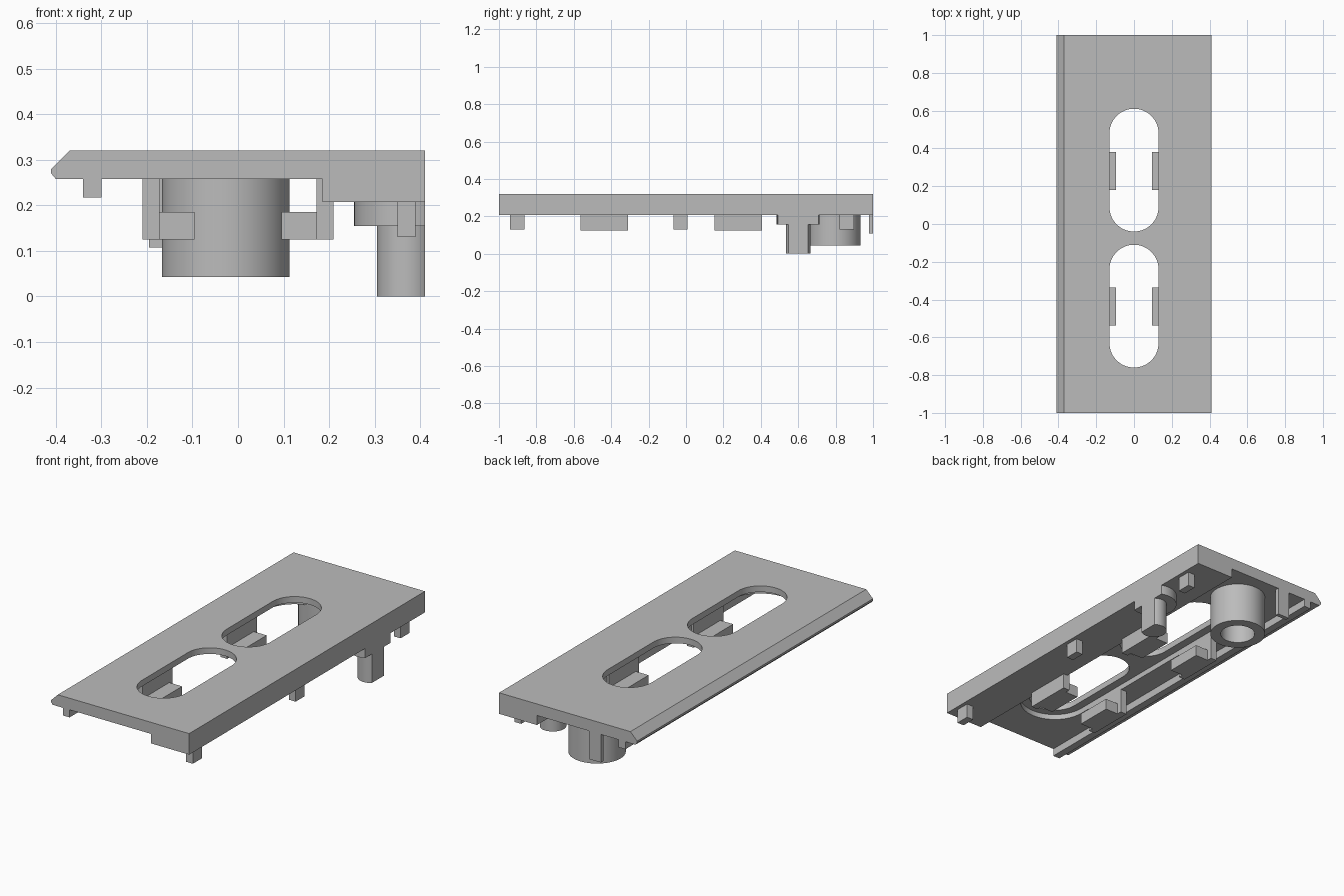
import bpy
import bmesh
from math import sin, cos, pi, radians

cube = bpy.data.objects.get("Cube")
if cube:
    bpy.data.objects.remove(cube, do_unlink=True)

grey = bpy.data.materials.new("plain_grey")
grey.use_nodes = True
colour = (0.5, 0.5, 0.5, 1)
grey.diffuse_color = colour
grey.node_tree.nodes["Principled BSDF"].inputs["Base Color"].default_value = colour


def prism(name, points, lo, hi, axis="z"):
    """Extrude a closed profile along z (points are x, y) or y (points are x, z)."""
    bm = bmesh.new()
    place = (lambda a, b: (a, b, lo)) if axis == "z" else (lambda a, b: (a, lo, b))
    face = bm.faces.new([bm.verts.new(place(a, b)) for a, b in points])
    moved = bmesh.ops.extrude_face_region(bm, geom=[face])["geom"]
    step = (0, 0, hi - lo) if axis == "z" else (0, hi - lo, 0)
    bmesh.ops.translate(bm, vec=step, verts=[v for v in moved if isinstance(v, bmesh.types.BMVert)])
    bmesh.ops.recalc_face_normals(bm, faces=bm.faces)
    mesh = bpy.data.meshes.new(name)
    bm.to_mesh(mesh)
    bm.free()
    obj = bpy.data.objects.new(name, mesh)
    bpy.context.collection.objects.link(obj)
    mesh.materials.append(grey)
    return obj


def box(name, x, y, z):
    return prism(name, [(x[0], y[0]), (x[1], y[0]), (x[1], y[1]), (x[0], y[1])], *z)


def circle(cx, cy, r, sides=64):
    return [(cx + r * cos(2 * pi * i / sides), cy + r * sin(2 * pi * i / sides)) for i in range(sides)]


def stadium(y0, y1, r, sides=32):
    """Long rounded slot outline; y0 and y1 are its extreme ends."""
    arc = [(r * cos(pi * i / sides), r * sin(pi * i / sides)) for i in range(sides + 1)]
    return [(x, y1 - r + y) for x, y in arc] + [(-x, y0 + r - y) for x, y in arc]


def cut(obj, cutter):
    mod = obj.modifiers.new("cut", "BOOLEAN")
    mod.operation = "DIFFERENCE"
    mod.solver = "EXACT"
    mod.object = cutter
    select(obj)
    bpy.ops.object.modifier_apply(modifier=mod.name)
    bpy.data.objects.remove(cutter, do_unlink=True)


def select(obj):
    bpy.ops.object.select_all(action="DESELECT")
    obj.select_set(True)
    bpy.context.view_layer.objects.active = obj


def smooth(obj):
    select(obj)
    bpy.ops.object.shade_smooth_by_angle(angle=radians(30))


# Cover plate: chamfered on the right edge, thicker along the left edge
plate = prism("cover_plate", [(-0.41, 0.27), (-0.41, 0.28), (-0.37, 0.32), (0.41, 0.32),
                              (0.41, 0.207), (0.185, 0.207), (0.185, 0.258), (-0.40, 0.258)],
              -1, 1, "y")

# Shallow pocket beneath, then the two through slots
cut(plate, prism("pocket_cutter", stadium(-0.805, 0.655, 0.175), 0.1, 0.287))
for y0, y1 in ((-0.76, -0.11), (-0.04, 0.61)):
    cut(plate, prism("slot_cutter", stadium(y0, y1, 0.13), 0.1, 0.5))
smooth(plate)

# Long rib under the chamfered side
box("long_rib", (-0.34, -0.30), (-1, 1), (0.217, 0.262))

# L-shaped clips on both sides of each slot
for y, place in ((-0.437, "front"), (0.28, "back")):
    for side, label in ((1, "left"), (-1, "right")):
        outline = [(0.21, 0.262), (0.21, 0.125), (0.172, 0.125), (0.172, 0.262)]
        prism(f"{place}_{label}_clip_wall", [(side * a, b) for a, b in outline],
              y - 0.127, y + 0.127, "y")
        foot = sorted((side * 0.096, side * 0.175))
        box(f"{place}_{label}_clip_foot", foot, (y - 0.1, y + 0.1), (0.125, 0.185))

# Small locating tabs under the thick edge
for i, y in enumerate((-0.902, -0.03, 0.86)):
    box(f"locating_tab_{i + 1}", (0.35, 0.39), (y - 0.038, y + 0.038), (0.13, 0.21))

# Thin blade at the back edge
box("back_blade", (-0.195, -0.125), (0.978, 1), (0.107, 0.262))

# Hollow boss
boss = prism("hollow_boss", circle(-0.027, 0.793, 0.14), 0.043, 0.262)
cut(boss, prism("bore_cutter", circle(-0.027, 0.793, 0.087), 0, 0.25))
smooth(boss)

# Post and its pad, both trimmed flush with the left edge
for name, r, lo, hi in (("post", 0.065, 0, 0.16), ("post_pad", 0.115, 0.155, 0.21)):
    part = prism(name, circle(0.37, 0.6, r), lo, hi)
    cut(part, box("trim_cutter", (0.41, 0.6), (0.3, 0.9), (-0.1, 0.4)))
    smooth(part)
